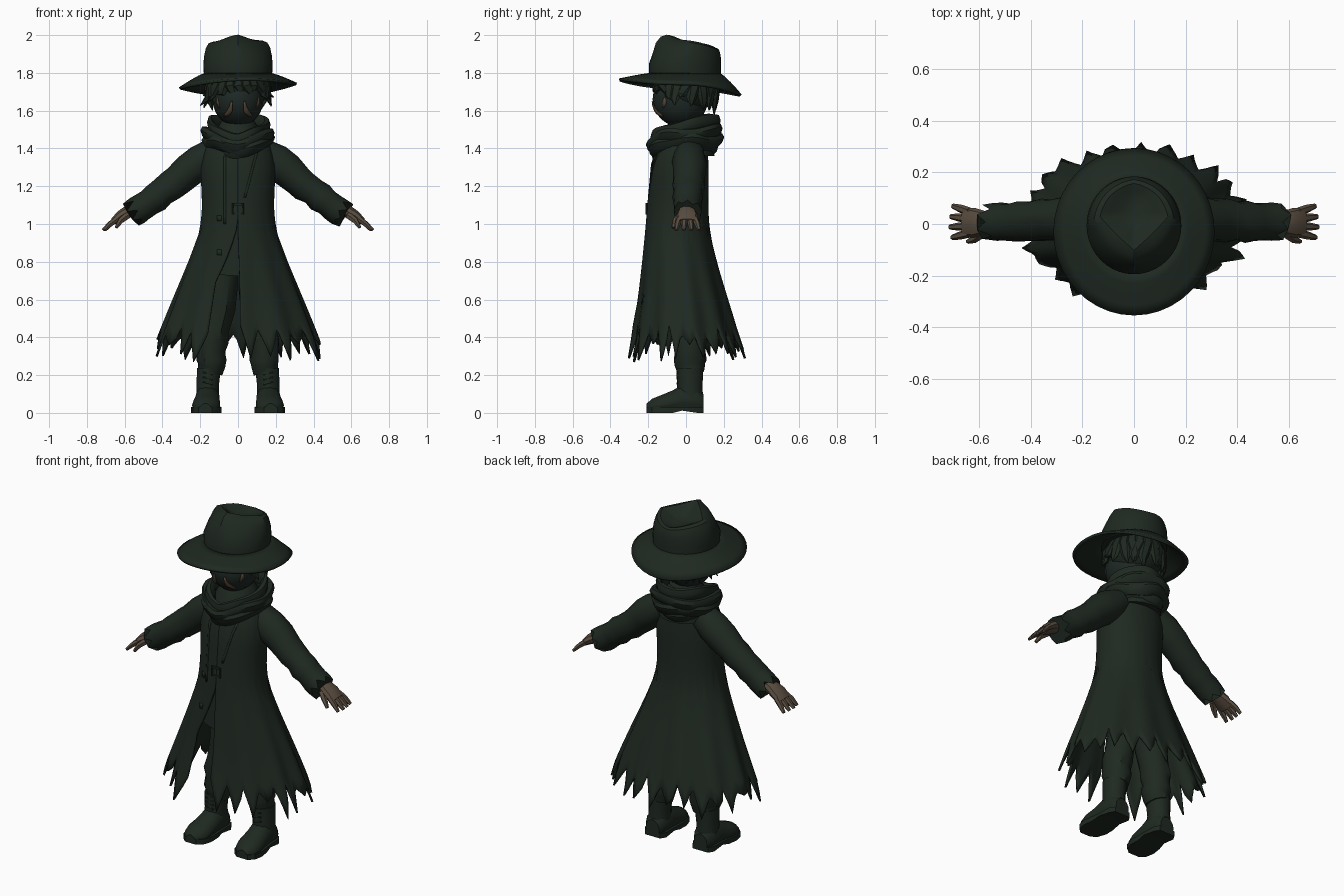
import bpy, bmesh, random
from math import sin, cos, pi, sqrt, radians
from mathutils import Vector as V

random.seed(11)
if "Cube" in bpy.data.objects:
    bpy.data.objects.remove(bpy.data.objects["Cube"])


def material(name, r, g, b):
    m = bpy.data.materials.new(name)
    m.use_nodes = True
    m.diffuse_color = (r, g, b, 1)
    bsdf = m.node_tree.nodes["Principled BSDF"]
    bsdf.inputs["Base Color"].default_value = (r, g, b, 1)
    bsdf.inputs["Roughness"].default_value = 0.9
    return m


GREEN = material("dark green cloth", 0.0135, 0.0215, 0.015)
FACE = material("shadowed face", 0.013, 0.022, 0.018)
SKIN = material("brown skin", 0.1, 0.073, 0.05)
MARK = material("face mark brown", 0.09, 0.06, 0.04)


def finish(name, bm, mat, solid=0, angle=35):
    bmesh.ops.recalc_face_normals(bm, faces=bm.faces)
    me = bpy.data.meshes.new(name)
    bm.to_mesh(me)
    bm.free()
    me.materials.append(mat)
    ob = bpy.data.objects.new(name, me)
    bpy.context.collection.objects.link(ob)
    bpy.ops.object.select_all(action="DESELECT")
    ob.select_set(True)
    bpy.context.view_layer.objects.active = ob
    bpy.ops.object.shade_smooth_by_angle(angle=radians(angle))
    if solid:
        mod = ob.modifiers.new("thickness", "SOLIDIFY")
        mod.thickness = solid
    return ob


def loft(name, rings, mat, closed=True, caps=True, loop=False, mirror=1, solid=0):
    """Skin a list of equal point rings."""
    bm = bmesh.new()
    rows = [[bm.verts.new((p[0] * mirror, p[1], p[2])) for p in r] for r in rings]
    n = len(rows[0])
    pairs = list(zip(rows, rows[1:])) + ([(rows[-1], rows[0])] if loop else [])
    for a, b in pairs:
        for i in range(n if closed else n - 1):
            j = (i + 1) % n
            bm.faces.new((a[i], a[j], b[j], b[i]))
    if caps and not loop:
        bm.faces.new(rows[0])
        bm.faces.new(rows[-1])
    return finish(name, bm, mat, solid)


def tube(name, path, radii, mat, ref=V((0, 1, 0)), sides=10, mirror=1, jag=0, wrinkle=0):
    """Tapered tube along a path; ref is the width direction."""
    path = [V(p) for p in path]
    rings = []
    for k, c in enumerate(path):
        d = (path[min(k + 1, len(path) - 1)] - path[max(k - 1, 0)]).normalized()
        u = (ref - d * ref.dot(d)).normalized()
        v = d.cross(u)
        ru, rv = radii[k]
        ring = []
        for i in range(sides):
            a = 2 * pi * i / sides
            w = 1 + random.uniform(-wrinkle, wrinkle)
            p = c + u * ru * cos(a) * w + v * rv * sin(a) * w
            if jag and k == len(path) - 1:
                p += d * random.uniform(0.2, 1) * (jag if i % 2 else -jag)
            ring.append(p)
        rings.append(ring)
    return loft(name, rings, mat, mirror=mirror)


def strip(name, pts, surface, mat):
    """Thin plate following a front surface; pts are x, z, half width."""
    rings = [[(x + s * w, surface(x + s * w, z) - 0.003, z) for s in (-1, 0, 1)] for x, z, w in pts]
    return loft(name, rings, mat, closed=False, caps=False, solid=0.006)


def ellipsoid(name, centre, size, mat):
    bm = bmesh.new()
    bmesh.ops.create_uvsphere(bm, u_segments=20, v_segments=12, radius=1)
    for v in bm.verts:
        v.co = V([c + s * q for c, s, q in zip(centre, size, v.co)])
    return finish(name, bm, mat)


# Coat: height, half width, front y, back y
COAT = [(1.51, .10, -.09, .10), (1.43, .17, -.15, .11), (1.32, .2, -.185, .12),
        (1.1, .19, -.205, .118), (.97, .2, -.215, .123), (.8, .262, -.23, .165),
        (.6, .342, -.25, .225), (.4, .42, -.285, .285), (.2, .49, -.335, .36)]


def coat_size(z):
    for lo, hi in zip(COAT[1:], COAT):
        if z >= lo[0] or lo is COAT[-1]:
            t = (z - lo[0]) / (hi[0] - lo[0])
            return [l + (h - l) * t for l, h in zip(lo[1:], hi[1:])]


def coat_point(a, z):
    rx, yf, yb = coat_size(z)
    fold = 1 + 0.03 * sin(11 * a) * min(1, max(0, (1 - z) / 0.5))
    return (rx * cos(a) * fold, (yf + yb) / 2 + (yb - yf) / 2 * sin(a) * fold, z)


def coat_front(x, z):
    rx, yf, yb = coat_size(z)
    return (yf + yb) / 2 - (yb - yf) / 2 * sqrt(max(0, 1 - (x / rx) ** 2))


# Ragged hem: uneven teeth, longer at front and back
teeth, per, levels = 24, 6, 16
hems = []
for k in range(teeth):
    reach = abs(sin(-pi / 2 + 2 * pi * k / teeth))
    tip = random.uniform(.31, .39) - .1 * reach * random.random()
    valley = random.uniform(.4, .47)
    hems += [valley + (tip - valley) * f for f in (0, .3, .6, 1, .7, .4)]
hems.append(.42)
coat_rows = []
for k in range(levels + 1):
    row = []
    for i, hem in enumerate(hems):
        z = 1.51 + (hem - 1.51) * k / levels
        open_by = min(1, max(0, (1 - z) / .3))
        start, gap = -pi / 2 + .03 * open_by, .43 * open_by
        row.append(coat_point(start + (2 * pi - gap) * i / (teeth * per), z))
    coat_rows.append(row)
loft("coat", coat_rows, GREEN, closed=False, caps=False, solid=0.012)
tube("tunic", [(0, -.04, 1.1), (0, -.04, .9), (-.01, -.035, .73)], [(.15, .15), (.155, .16), (.165, .17)],
     GREEN, sides=20)

# Coat front: seams, buttons and buckle
strip("closing_edge", [(-.07, 1.36 - .04 * k, .006) for k in range(10)], coat_front, GREEN)
strip("lapel_edge", [(.1 - .008 * k, 1.38 - .03 * k, .006) for k in range(9)], coat_front, GREEN)
for z in (1.03, .85):
    strip("button", [(-.1, z - .015, .012), (-.1, z + .015, .012)], coat_front, GREEN)
for dx, dz, w, h in ((-.026, 0, .006, .03), (.026, 0, .006, .03), (0, .025, .03, .006), (0, -.025, .03, .006)):
    y = coat_front(0, 1.08) - .003
    tube("belt_buckle", [(dx, y, 1.08 + dz - h), (dx, y, 1.08 + dz + h)], [(.006, w)] * 2, GREEN, sides=8)

# Scarf: tilted rolls sagging at the front over an inner bowl
SCARF = [(1.46, 1.54, .142, .16, .025, .042), (1.44, 1.49, .165, .172, .03, .036),
         (1.415, 1.44, .16, .168, .032, .034), (1.385, 1.405, .13, .152, .025, .03)]
for zf, zb, rx, ry, thick, tall in SCARF:
    rings = []
    for i in range(36):
        a = 2 * pi * i / 36
        f = (1 + sin(a)) / 2
        z = zf + (zb - zf) * f ** .6 + .009 * sin(3 * a + zf * 90) - .03 * max(0, -sin(a)) ** 6
        r = thick * (1 + .25 * sin(5 * a + zb * 70))
        rings.append([((rx + r * cos(b)) * cos(a), -.005 + (ry + r * cos(b)) * sin(a),
                       z + tall * sin(b) + r * .5 * cos(b)) for b in [2 * pi * j / 8 for j in range(8)]])
    loft("scarf_roll", rings, GREEN, loop=True)
tube("neck_wrap", [(0, 0, 1.36), (0, 0, 1.45), (0, .01, 1.55)], [(.15, .15), (.145, .14), (.085, .085)], GREEN, sides=16)

# Head and face marks
HC, HR = (0, -.03, 1.66), (.135, .147, .145)
ellipsoid("head", HC, HR, FACE)


def face_front(x, z):
    return HC[1] - HR[1] * sqrt(max(0, 1 - (x / HR[0]) ** 2 - ((z - HC[2]) / HR[2]) ** 2))


for s in (-1, 1):
    strip("cheek_mark", [(s * .034, 1.65, .004), (s * .036, 1.625, .008), (s * .043, 1.6, .015),
                         (s * .053, 1.585, .017), (s * .064, 1.57, .006)], face_front, MARK)
    strip("temple_mark", [(s * .112, 1.67, .003), (s * .11, 1.64, .006), (s * .1, 1.615, .003)], face_front, MARK)

# Hair: cap and ring of broad pointed locks
ellipsoid("hair_cap", (0, .015, 1.72), (.158, .155, .13), GREEN)
for i in range(24):
    a = 2 * pi * i / 24
    back = sin(a)
    tip = random.uniform(1.57, 1.62) if back > .3 else random.uniform(1.61, 1.68)
    if back < -.55:
        tip = random.uniform(1.67, 1.72)
    swing = a + random.uniform(-.2, .2)
    out = random.uniform(.165, .205) if back < .3 else random.uniform(.14, .17)
    ring = [(.13 * cos(a), .14 * sin(a), 1.79), (.162 * cos(a), .168 * sin(a), 1.73),
            (.165 * cos(swing), .162 * sin(swing), (tip + 1.7) / 2), (out * cos(swing), .16 * sin(swing), tip)]
    tube("hair_lock", ring, [(.032, .015), (.036, .016), (.026, .014), (.002, .002)], GREEN,
         ref=V((-sin(a), cos(a), 0)), sides=6)

# Hat: drooping brim and creased crown
ring_a = [2 * pi * i / 40 for i in range(40)]


def brim_ring(t):
    ring = []
    for a in ring_a:
        edge = 1.735 + (-.05 if sin(a) > 0 else .035) * sin(a) ** 2 + .012 * cos(a)
        ring.append(((.175 + .138 * t) * cos(a), -.005 - .025 * t + (.185 + .14 * t) * sin(a),
                     1.80 + (edge - 1.80) * t ** 1.2))
    return ring


loft("hat_brim", [brim_ring(t) for t in (0, .25, .5, .75, 1)], GREEN, caps=False, solid=.014)


def crown_ring(rx, cy, ry, z, slope, pinch):
    """Ellipse pinched toward a point at the front, sloping down to the back."""
    ring = []
    for a in ring_a:
        c, s = cos(a), sin(a)
        k = 1 - pinch * (1 - 1 / (abs(c) + abs(s))) * (1 if s < 0 else .25)
        y = cy + ry * s * k
        ring.append((rx * c * k, y, z - slope * (y - .03) + .005 * pinch * sin(3 * a + .6)))
    return ring


CROWN = [(.18, -.005, .19, 1.78, .05, 0), (.184, -.005, .19, 1.84, .05, 0), (.179, .005, .18, 1.89, .08, .2),
         (.17, .01, .17, 1.93, .14, .45), (.155, .02, .153, 1.957, .2, .7), (.132, .028, .13, 1.967, .24, .9),
         (.1, .03, .105, 1.955, .24, .9), (.06, .035, .07, 1.935, .2, .6), (.02, .035, .03, 1.925, .1, 0)]
loft("hat_crown", [crown_ring(*c) for c in CROWN], GREEN)

for s in (1, -1):
    side = "left" if s > 0 else "right"
    # Creased sleeve with torn, flared cuff
    sleeve = [(.13, .015, 1.375), (.2, .018, 1.33), (.26, .018, 1.285), (.32, .015, 1.23), (.355, .015, 1.2),
              (.4, .012, 1.17), (.435, .01, 1.14), (.47, .008, 1.115), (.51, .008, 1.085), (.55, .008, 1.06)]
    widths = [(.08, .08), (.09, .092), (.088, .088), (.08, .08), (.084, .081), (.076, .074),
              (.08, .08), (.073, .073), (.074, .073), (.074, .075)]
    tube(side + "_sleeve", sleeve, widths, GREEN, sides=16, mirror=s, jag=.03, wrinkle=.045)

    # Hand: palm, four fingers and thumb
    tube(side + "_palm", [(.53, .005, 1.085), (.58, .005, 1.066), (.62, .005, 1.043), (.66, .005, 1.012)],
         [(.038, .036), (.046, .035), (.058, .031), (.055, .02)], SKIN, mirror=s)
    for k in range(4):
        y = -.036 + .028 * k
        reach = .072 - .008 * abs(k - 1.3)
        tube(side + "_finger", [(.64, y, 1.027), (.645 + reach * .5, y * 1.25, 1.0), (.645 + reach, y * 1.45, .968)],
             [(.017, .017), (.016, .015), (.01, .009)], SKIN, sides=6, mirror=s)
    tube(side + "_thumb", [(.585, -.03, 1.045), (.62, -.058, 1.018), (.645, -.068, .98)],
         [(.022, .02), (.017, .016), (.009, .009)], SKIN, sides=6, mirror=s)

    # Trouser leg gathered over the boot
    leg = [(.075, .02, .95), (.08, .02, .75), (.1, .02, .55), (.125, .02, .44), (.135, .02, .38),
           (.14, .02, .33), (.14, .02, .28), (.14, .022, .25), (.148, .025, .215)]
    tube(side + "_trouser_leg", leg, [(.09, .085), (.095, .088), (.092, .085), (.084, .078), (.09, .085),
                                      (.08, .074), (.086, .08), (.078, .072), (.07, .066)],
         GREEN, sides=14, mirror=s, wrinkle=.05)

    # Boot: shaft, foot, sole and laces
    tube(side + "_boot_shaft", [(.16, .022, .05), (.16, .02, .14), (.155, .02, .235)],
         [(.07, .064), (.067, .06), (.072, .065)], GREEN, sides=14, mirror=s)
    FOOT = [(.092, .045, .1), (.06, .064, .14), (-.02, .066, .15), (-.07, .07, .12),
            (-.13, .075, .095), (-.18, .062, .075), (-.208, .03, .05)]
    foot, sole = [], []
    for y, w, h in FOOT:
        cx = .16 + max(0, -y) * .06
        foot.append([(cx + w * cos(a), y, max(.015, h * (.45 + .55 * sin(a)))) for a in ring_a[::3]])
        lift = .012 if -.06 < y < 0 else 0
        sole.append([(cx + i * (w + .006), y, z) for i, z in ((-1, lift), (1, lift), (1, .03), (-1, .03))])
    loft(side + "_boot_foot", foot, GREEN, mirror=s)
    loft(side + "_boot_sole", sole, GREEN, mirror=s)
    for k in range(3):
        z = .15 + .026 * k
        tube(side + "_boot_lace", [(.135, -.044, z), (.185, -.044, z + .012)], [(.005, .005)] * 2, GREEN, sides=6, mirror=s)
